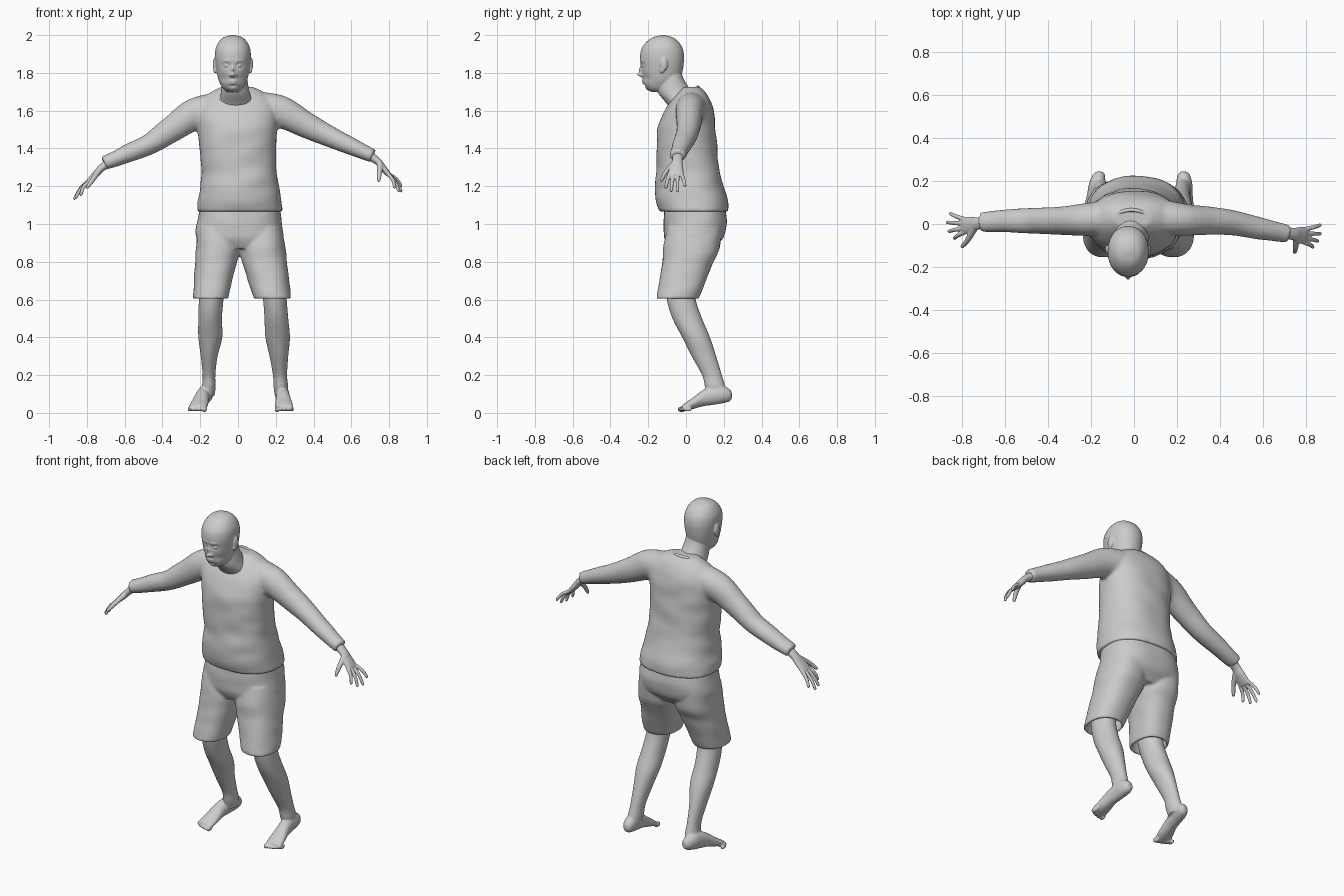
import bpy, bmesh, math
from mathutils import Vector, noise

X, Y, Z = Vector((1, 0, 0)), Vector((0, 1, 0)), Vector((0, 0, 1))


def smooth_rows(rows, steps):
    """Catmull-Rom resampling of section rows."""
    out = []
    for i in range(len(rows) - 1):
        p0, p1, p2 = rows[max(i - 1, 0)], rows[i], rows[i + 1]
        p3 = rows[min(i + 2, len(rows) - 1)]
        for s in range(steps):
            t = s / steps
            out.append([.5 * (2 * b + (c - a) * t + (2 * a - 5 * b + 4 * c - d) * t * t
                              + (3 * b - a - 3 * c + d) * t ** 3)
                        for a, b, c, d in zip(p0, p1, p2, p3)])
    return out + [list(rows[-1])]


def tube(bm, rows, side=X, axis=None, n=32, steps=5, power=2.0):
    """Loft through rows of (x, y, z, half width, half depth)."""
    rows = smooth_rows(rows, steps)
    pts = [Vector(r[:3]) for r in rows]
    rings = []
    for i, r in enumerate(rows):
        t = axis or (pts[min(i + 1, len(pts) - 1)] - pts[max(i - 1, 0)]).normalized()
        u = (side - t * side.dot(t)).normalized()
        v = t.cross(u)
        ring = []
        for k in range(n):
            c, s = math.cos(2 * math.pi * k / n), math.sin(2 * math.pi * k / n)
            c = math.copysign(abs(c) ** (2 / power), c)
            s = math.copysign(abs(s) ** (2 / power), s)
            ring.append(bm.verts.new(pts[i] + u * c * max(r[3], .001) + v * s * max(r[4], .001)))
        rings.append(ring)
    for a, b in zip(rings, rings[1:]):
        for k in range(n):
            bm.faces.new((a[k], a[(k + 1) % n], b[(k + 1) % n], b[k]))
    bm.faces.new(rings[0])
    bm.faces.new(rings[-1])


def stack(bm, boxes, **kw):
    """Loft through level sections given as (z, x0, x1, front y, back y)."""
    tube(bm, [((a + b) / 2, (f + k) / 2, z, (b - a) / 2, (k - f) / 2)
              for z, a, b, f, k in boxes], axis=Z, **kw)


def blob(bm, loc, size):
    new = bmesh.ops.create_uvsphere(bm, u_segments=16, v_segments=10, radius=1)["verts"]
    for v in new:
        v.co = Vector(loc) + Vector(a * b for a, b in zip(v.co, size))


def finish(name, bm, voxel, blur=2, folds=0.0):
    """Fuse the overlapping shells into a single smooth skin."""
    if folds:
        for v in bm.verts:
            p = v.co
            v.co = p + Vector((p.x, p.y, 0)).normalized() * folds * noise.noise(
                Vector((p.x * 7, p.y * 7, p.z * 13)))
    bmesh.ops.recalc_face_normals(bm, faces=bm.faces)
    me = bpy.data.meshes.new(name)
    bm.to_mesh(me)
    bm.free()
    ob = bpy.data.objects.new(name, me)
    bpy.context.collection.objects.link(ob)
    r = ob.modifiers.new("fuse", "REMESH")
    r.mode, r.voxel_size, r.use_smooth_shade = "VOXEL", voxel, True
    s = ob.modifiers.new("relax", "SMOOTH")
    s.factor, s.iterations = .5, blur
    return ob


# Head: skull, face relief, ears, neck
bm = bmesh.new()
HX = -.027
skull = [(1.700, -.185, -.10, .03), (1.715, -.205, -.08, .05), (1.74, -.222, -.05, .066),
         (1.77, -.228, -.03, .078), (1.81, -.235, -.018, .086), (1.85, -.240, -.012, .092),
         (1.89, -.243, -.010, .095), (1.93, -.234, -.018, .091), (1.965, -.208, -.04, .074),
         (1.988, -.175, -.07, .05), (2.0, -.13, -.11, .012)]
stack(bm, [(z, HX - w, HX + w, f, b) for z, f, b, w in skull], n=96, steps=7, power=2.15)
relief = [(0, 1.79, .013, .011, -.027), (0, 1.815, .009, .018, -.014),      # nose
          (.014, 1.787, .008, .008, -.010), (-.014, 1.787, .008, .008, -.010),
          (.034, 1.838, .015, .010, .014), (-.034, 1.838, .015, .010, .014),  # eye sockets
          (.032, 1.863, .022, .008, -.005), (-.032, 1.863, .022, .008, -.005),  # brows
          (0, 1.757, .020, .005, -.009), (0, 1.744, .017, .005, -.008),     # lips
          (0, 1.732, .02, .005, .006), (0, 1.714, .018, .01, -.006),        # chin
          (.05, 1.77, .02, .02, .006), (-.05, 1.77, .02, .02, .006)]        # cheeks
for v in bm.verts:
    if v.co.y < -.14:
        v.co.y += sum(d * math.exp(-((v.co.x - HX - x) / sx) ** 2 - ((v.co.z - z) / sz) ** 2)
                      for x, z, sx, sz, d in relief)
for s in (-1, 1):
    blob(bm, (HX + s * .096, -.118, 1.845), (.011, .021, .036))
    blob(bm, (HX + s * .094, -.128, 1.815), (.009, .012, .016))
    blob(bm, (HX + s * .033, -.224, 1.838), (.014, .011, .009))
stack(bm, [(1.58, -.11, .09, -.06, .07), (1.64, -.10, .08, -.105, .06),
           (1.70, -.09, .061, -.15, .032), (1.76, -.086, .05, -.15, -.008),
           (1.82, -.08, .04, -.14, -.03)])
finish("head", bm, .0045, 1)

# Shirt: torso and sleeves
bm = bmesh.new()
stack(bm, [(1.065, -.217, .24, -.14, .225), (1.12, -.212, .23, -.157, .22),
           (1.2, -.20, .216, -.164, .20), (1.3, -.194, .204, -.156, .176),
           (1.4, -.205, .202, -.155, .165), (1.5, -.212, .206, -.15, .156),
           (1.58, -.22, .212, -.125, .15), (1.64, -.20, .20, -.09, .135),
           (1.69, -.155, .15, -.05, .11), (1.725, -.09, .08, -.015, .075)],
      n=64, steps=8, power=2.3)
sleeves = [[(-.12, .03, 1.605, .085, .09), (-.23, .02, 1.58, .075, .085),
            (-.35, .015, 1.503, .065, .07), (-.465, .015, 1.425, .06, .056),
            (-.58, .015, 1.375, .054, .048), (-.65, .012, 1.345, .05, .042),
            (-.71, .008, 1.322, .046, .037)],
           [(.12, .03, 1.61, .085, .09), (.23, .02, 1.592, .075, .085),
            (.35, .015, 1.53, .065, .07), (.46, .005, 1.475, .058, .058),
            (.58, -.02, 1.42, .052, .048), (.65, -.034, 1.388, .046, .041),
            (.715, -.045, 1.36, .043, .036)]]
for rows in sleeves:
    tube(bm, rows, side=Y, steps=8)
finish("shirt", bm, .010, 4, folds=.006)

# Collar band
bpy.ops.mesh.primitive_torus_add(major_segments=48, minor_segments=10, major_radius=1,
                                 minor_radius=.09, location=(-.012, -.012, 1.682),
                                 rotation=(.5, 0, 0))
collar = bpy.context.object
collar.name = "collar"
collar.scale = (.102, .088, .11)
bpy.ops.object.shade_smooth()

# Shorts: hips and two legs with turned-in hems
bm = bmesh.new()
stack(bm, [(1.08, -.205, .225, -.115, .21), (1.0, -.22, .235, -.12, .217),
           (.93, -.222, .242, -.117, .20), (.87, -.2, .225, -.09, .15)],
      n=64, steps=8, power=2.4)
depths = [(.98, -.10, .19), (.87, -.12, .178), (.8, -.125, .145), (.7, -.14, .105),
          (.61, -.155, .07), (.607, -.142, .057), (.64, -.13, .065), (.70, -.115, .075)]
widths = [[(-.215, 0), (-.225, .012), (-.227, -.005), (-.233, -.03), (-.24, -.05),
           (-.227, -.063), (-.225, -.06), (-.215, -.06)],
          [(.01, .235), (.008, .25), (.022, .26), (.055, .27), (.083, .28),
           (.096, .267), (.09, .262), (.085, .25)]]
for w in widths:
    stack(bm, [(d[0], a, b, d[1], d[2]) for d, (a, b) in zip(depths, w)],
          n=48, steps=6, power=2.3)
finish("shorts", bm, .008, 3, folds=.006)

# Legs and feet
shin = [(.70, -.11, .05), (.6, -.102, .052), (.5, -.072, .085), (.4, -.02, .127),
        (.3, .03, .16), (.2, .085, .19), (.14, .10, .208), (.09, .115, .22)]
legs = {"left_leg": ([(-.2, -.07), (-.207, -.077), (-.21, -.085), (-.21, -.083), (-.197, -.108),
                      (-.187, -.12), (-.19, -.118), (-.185, -.125)], -.16, -.215, -1),
        "right_leg": ([(.12, .25), (.133, .258), (.14, .266), (.145, .275), (.167, .266),
                       (.185, .26), (.188, .265), (.195, .26)], .23, .245, 1)}
foot = [(.243, .092, .014, .016), (.228, .094, .028, .034), (.19, .098, .037, .048),
        (.14, .092, .036, .05), (.09, .078, .038, .043), (.035, .05, .046, .03),
        (-.005, .032, .048, .02), (-.02, .026, .044, .014)]
for name, (w, heel, toe, s) in legs.items():
    bm = bmesh.new()
    stack(bm, [(d[0], a, b, d[1], d[2]) for d, (a, b) in zip(shin, w)])
    lean = (toe - heel) / .265
    tube(bm, [(heel + (.243 - y) * lean, y, z, a, b) for y, z, a, b in foot], axis=-Y)
    for i in range(5):
        big = 1.4 if i == 0 else 1.0
        x = toe + s * (-.038 + .019 * i + (.004 if i else 0))
        blob(bm, (x, -.022 + .004 * i * i * .5, .019), (.0095 * big, .024, .011 * big))
    finish(name, bm, .006, 2)

# Hands: forearm stub, palm, fingers, thumb
hands = {"left_hand": ((-.66, .01, 1.34), (-.72, .003, 1.298), (-.79, -.008, 1.225),
                       [(-.855, .05, 1.155), (-.87, .008, 1.13), (-.862, -.035, 1.135),
                        (-.835, -.068, 1.15)], (-.80, -.11, 1.19)),
         "right_hand": ((.66, -.036, 1.385), (.735, -.046, 1.335), (.795, -.055, 1.265),
                        [(.868, -.004, 1.20), (.868, -.045, 1.17), (.855, -.08, 1.17),
                         (.832, -.108, 1.19)], (.745, -.135, 1.225))}
for name, (arm, wrist, knuckle, tips, thumb) in hands.items():
    bm = bmesh.new()
    w, k = Vector(wrist), Vector(knuckle)
    tube(bm, [(*arm, .032, .028), (*wrist, .028, .02), (*w.lerp(k, .5), .036, .018),
              (*k, .042, .014), (*w.lerp(k, 1.12), .036, .009)], side=Y)
    for i, tip in enumerate(tips):
        base = k + Y * (.031 - .021 * i)
        tip = Vector(tip)
        mid = base.lerp(tip, .5) + Vector((math.copysign(.006, k.x), 0, .006))
        tube(bm, [(*base, .011, .011), (*mid, .0095, .0095), (*base.lerp(tip, .93), .008, .008),
                  (*tip, .003, .003)], side=Y, n=14)
    a, t = w.lerp(k, .3) - Y * .02, Vector(thumb)
    tube(bm, [(*a, .017, .015), (*(a.lerp(t, .5) - Y * .008), .013, .012),
              (*a.lerp(t, .92), .009, .009), (*t, .003, .003)], side=X, n=14)
    finish(name, bm, .0035, 2)
